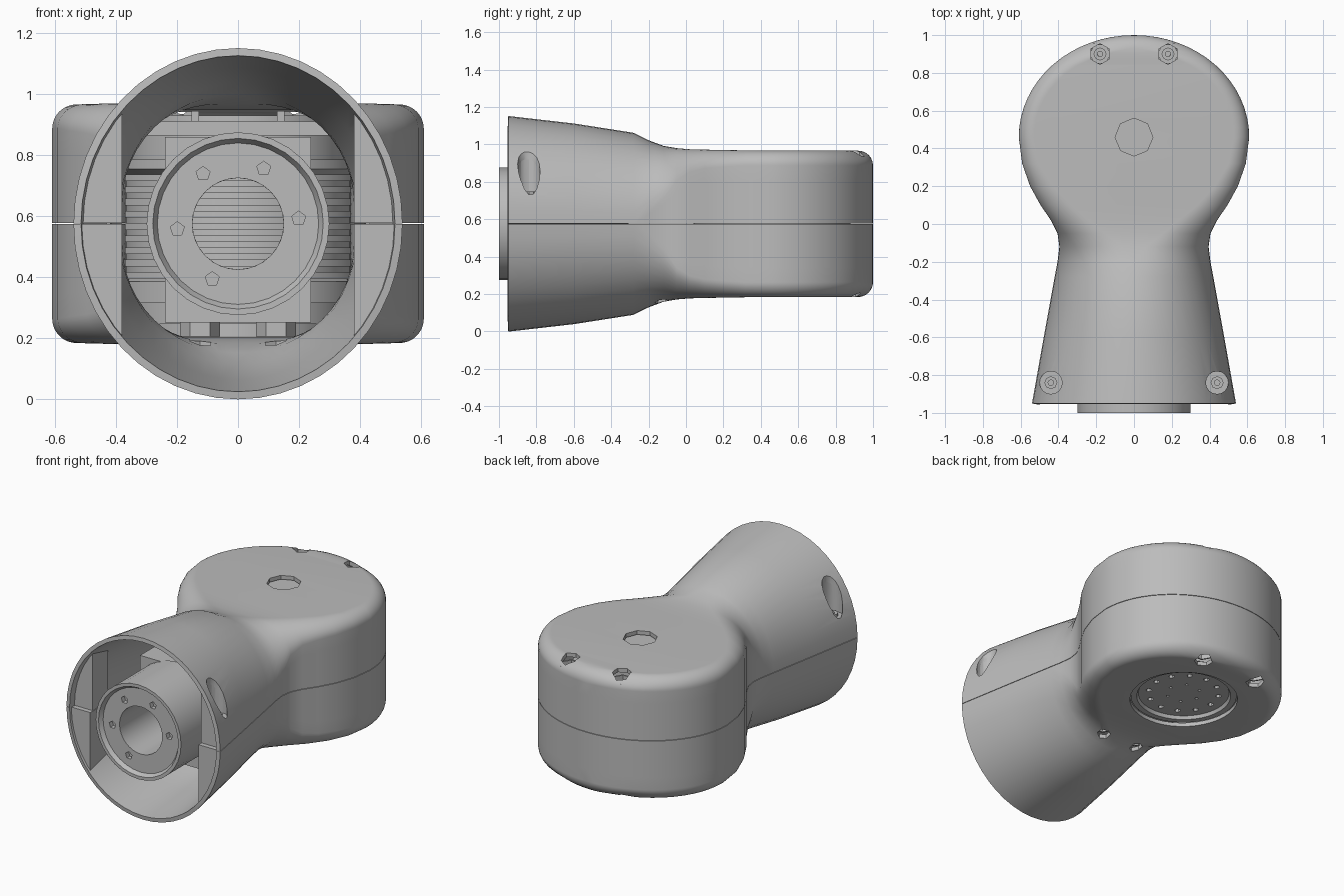
import bpy, bmesh
from math import sin, cos, pi, sqrt, radians, acos
from mathutils import Matrix, Vector

if "Cube" in bpy.data.objects:
    bpy.data.objects.remove(bpy.data.objects["Cube"], do_unlink=True)

ZC = 0.575          # height of the split line
HEAD_Y = 0.46       # vertical axis of the round head
WALL = 0.025

grey = bpy.data.materials.new("housing grey")
grey.use_nodes = True
grey.diffuse_color = (0.5, 0.5, 0.5, 1)
grey.node_tree.nodes["Principled BSDF"].inputs["Base Color"].default_value = (0.5, 0.5, 0.5, 1)


def make(name, bm):
    bmesh.ops.remove_doubles(bm, verts=bm.verts, dist=0.0002)
    bmesh.ops.recalc_face_normals(bm, faces=bm.faces)
    mesh = bpy.data.meshes.new(name)
    bm.to_mesh(mesh)
    bm.free()
    mesh.materials.append(grey)
    ob = bpy.data.objects.new(name, mesh)
    bpy.context.collection.objects.link(ob)
    return ob


def activate(ob):
    for other in bpy.context.selected_objects:
        other.select_set(False)
    bpy.context.view_layer.objects.active = ob
    ob.select_set(True)


def smooth(ob, angle=32):
    activate(ob)
    bpy.ops.object.shade_smooth_by_angle(angle=radians(angle))


def bridge(bm, rings, wrap):
    rows = [[bm.verts.new(p) for p in ring] for ring in rings]
    for a, b in zip(rows, rows[1:]):
        n = len(a)
        for i in range(n if wrap else n - 1):
            j = (i + 1) % n
            bm.faces.new((a[i], a[j], b[j], b[i]))
    return rows


def lathe(name, profile, loc, segs=32, axis="Z", flip=1, turn=0.0):
    # Closed profile of (radius, distance along axis)
    bm = bmesh.new()
    rings = [[(r * cos(turn + 2 * pi * i / segs), r * sin(turn + 2 * pi * i / segs), a * flip)
              for i in range(segs)] for r, a in profile + profile[:1]]
    bridge(bm, rings, True)
    if axis == "Y":
        bmesh.ops.rotate(bm, verts=bm.verts, matrix=Matrix.Rotation(pi / 2, 3, "X"))
    bmesh.ops.translate(bm, verts=bm.verts, vec=Vector(loc))
    ob = make(name, bm)
    smooth(ob)
    return ob


def box(name, lo, hi):
    bm = bmesh.new()
    bmesh.ops.create_cube(bm, size=1)
    for v in bm.verts:
        v.co = [l if c < 0 else h for c, l, h in zip(v.co, lo, hi)]
    return make(name, bm)


def cut(ob, holes, axis="Z"):
    # Each hole: centre, radius, length, sides
    bm = bmesh.new()
    turn = Matrix.Rotation(pi / 2, 4, "X") if axis == "Y" else Matrix()
    for centre, radius, length, sides in holes:
        bmesh.ops.create_cone(bm, cap_ends=True, segments=sides, radius1=radius, radius2=radius,
                              depth=length, matrix=Matrix.Translation(centre) @ turn)
    tool = make("hole_cutter", bm)
    tool.hide_render = True
    mod = ob.modifiers.new("holes", "BOOLEAN")
    mod.operation, mod.solver, mod.object = "DIFFERENCE", "EXACT", tool
    activate(ob)
    bpy.ops.object.modifier_apply(modifier=mod.name)
    bpy.data.objects.remove(tool, do_unlink=True)


# Housing sections along y: half width, half height, corner radii
SECTIONS = [(-.95, .54, .575, .54, .575), (-.6, .478, .535, .478, .535), (-.28, .42, .485, .42, .485),
            (-.2, .405, .445, .39, .38), (-.12, .395, .415, .33, .28), (-.05, .405, .403, .25, .17),
            (.02, .44, .397, .2, .12), (.1, .495, .395, .16, .1), (.2, .55, .393, .12, .09),
            (.32, .592, .391, .09, .08)]
F = 0.08
for k in range(17):
    t = k / 16 * pi / 2
    w, back = 0.61 * cos(t), 0.54 * sin(t)
    over = back - (0.54 - F)
    inset = (0.61 - F) * sqrt(max(0, 1 - (back / (0.54 - F)) ** 2))
    h = 0.39 if over <= 0 else 0.39 - F + sqrt(max(0, F * F - over * over))
    SECTIONS.append((HEAD_Y + back, w, h, min(w, w - inset), h - (0.39 - F)))


def half_section(y, w, h, rx, rz, s):
    side = [(w, (h - rz) * i / 4) for i in range(4)]
    side += [(w - rx + rx * cos(i * pi / 24), h - rz + rz * sin(i * pi / 24)) for i in range(13)]
    side += [(-x, z) for x, z in reversed(side)]
    return [(x, y, ZC + s * (z + 0.0015)) for x, z in side]


def shell(name, s):
    bm = bmesh.new()
    bridge(bm, [half_section(*sec, s) for sec in SECTIONS], False)
    ob = make(name, bm)
    mesh = ob.data
    facing = sum(p.normal.dot(p.center - Vector((0, p.center.y, ZC))) for p in mesh.polygons)
    if facing < 0:
        mesh.flip_normals()
    mod = ob.modifiers.new("wall", "SOLIDIFY")
    mod.thickness, mod.offset = WALL, -1
    activate(ob)
    bpy.ops.object.modifier_apply(modifier=mod.name)
    return ob


def rim_boss(name, side, s, y0, y1):
    # Solid segment between the shell wall and a flat inner face
    bm = bmesh.new()
    rings = []
    for y in (y0, y1):
        w = 0.54 - 0.18 * (y + 0.95) - WALL + 0.008
        h = 0.575 - 0.135 * (y + 0.95) - WALL + 0.008
        top = acos(0.38 / w)
        pts = [(w * cos(top * i / 10), h * sin(top * i / 10)) for i in range(11)] + [(0.38, 0)]
        rings.append([(side * x, y, ZC + s * (z + 0.0015)) for x, z in pts])
    rows = bridge(bm, rings, True)
    for row in rows:
        bm.faces.new(row)
    return make(name, bm)


def pocket(label, x, y, s, low, high):
    lathe(label + "_pocket", [(.018, low), (.018, low + .02), (.055, low + .02), (.055, high),
                              (.066, high), (.066, low)], (x, y, ZC), 6, flip=s)
    screw(label + "_screw", x, y, ZC + s * (low + .02), s)


def screw(name, x, y, z, s):
    lathe(name, [(.015, 0), (.015, .018), (.034, .018), (.034, 0)], (x, y, z), 8, flip=s)


# Upper and lower housing with their screw holes
upper = shell("upper_housing", 1)
lower = shell("lower_housing", -1)
sides = ((1, "left"), (-1, "right"))
top_holes = [((0, HEAD_Y, 1), .1, .3, 8)]
low_holes = [((0, HEAD_Y, .15), .32, .2, 40)]
for sx, label in sides:
    bore = ((sx * .44, -.84, .965), .06, .47, 16)
    top_holes += [bore, ((sx * .18, .9, .96), .055, .2, 6)]
    low_holes += [((sx * .2, .88, .19), .055, .2, 6), ((sx * .125, -.13, .17), .04, .2, 6)]
    pocket(label + "_top", sx * .18, .9, 1, .28, .345)
    pocket(label + "_bottom", sx * .2, .88, -1, .28, .345)
    pocket(label + "_neck", sx * .125, -.13, -1, .29, .37)
    boss = rim_boss(label + "_upper_rim_boss", sx, 1, -.915, -.76)
    cut(boss, [bore])
    smooth(boss)
    smooth(rim_boss(label + "_lower_rim_boss", sx, -1, -.94, -.74))
    screw(label + "_rim_screw", sx * .44, -.84, .73, 1)
cut(upper, top_holes)
cut(lower, low_holes)
smooth(upper)
smooth(lower)

# Front coupling ring with its bolt holes
ring = lathe("coupling_ring", [(.15, .62), (.15, .975), (.265, .975), (.28, 1), (.3, 1), (.3, .62)],
             (0, 0, ZC), 32, "Y")
cut(ring, [((.2 * cos(radians(a)), -.975, ZC + .2 * sin(radians(a))), .024, .06, 5)
           for a in range(5, 300, 60)], "Y")
smooth(ring)

# Carrier behind the ring
carrier = box("carrier_plate", (-.24, -.64, .25), (.24, -.57, .86))
cut(carrier, [((0, -.6, ZC), .15, .3, 24)], "Y")
box("carrier_top_arm", (-.24, -.57, .84), (.24, .12, .86))
box("carrier_bottom_arm", (-.24, -.57, .25), (.24, .12, .27))
box("mount_bar", (-.33, -.04, .865), (.33, .12, .91))
for sx, label in sides:
    box(label + "_mount_tab", (sx * .14 - .012, -.06, .91), (sx * .14 + .012, .1, .945))

# Finned drive inside the head
profile = [(0, -.33), (.36, -.33), (.36, -.26), (.4, -.26), (.4, -.19)]
for i in range(9):
    z = -.18 + i * .04
    profile += [(.37, z), (.42, z), (.42, z + .022), (.37, z + .022)]
profile += [(.4, .18), (.4, .21), (.36, .21), (.36, .355), (0, .355)]
lathe("finned_drive", profile, (0, HEAD_Y, ZC), 40)

# Output flange under the head
flange = lathe("output_flange", [(0, .225), (.27, .225), (.28, .205), (.315, .205), (.315, .3), (0, .3)],
               (0, HEAD_Y, 0), 40)
bolts = []
for count, radius, size in ((12, .21, .018), (6, .1, .01)):
    bolts += [((radius * cos(2 * pi * i / count), HEAD_Y + radius * sin(2 * pi * i / count), .225),
               size, .06, 6) for i in range(count)]
cut(flange, bolts)
smooth(flange)
